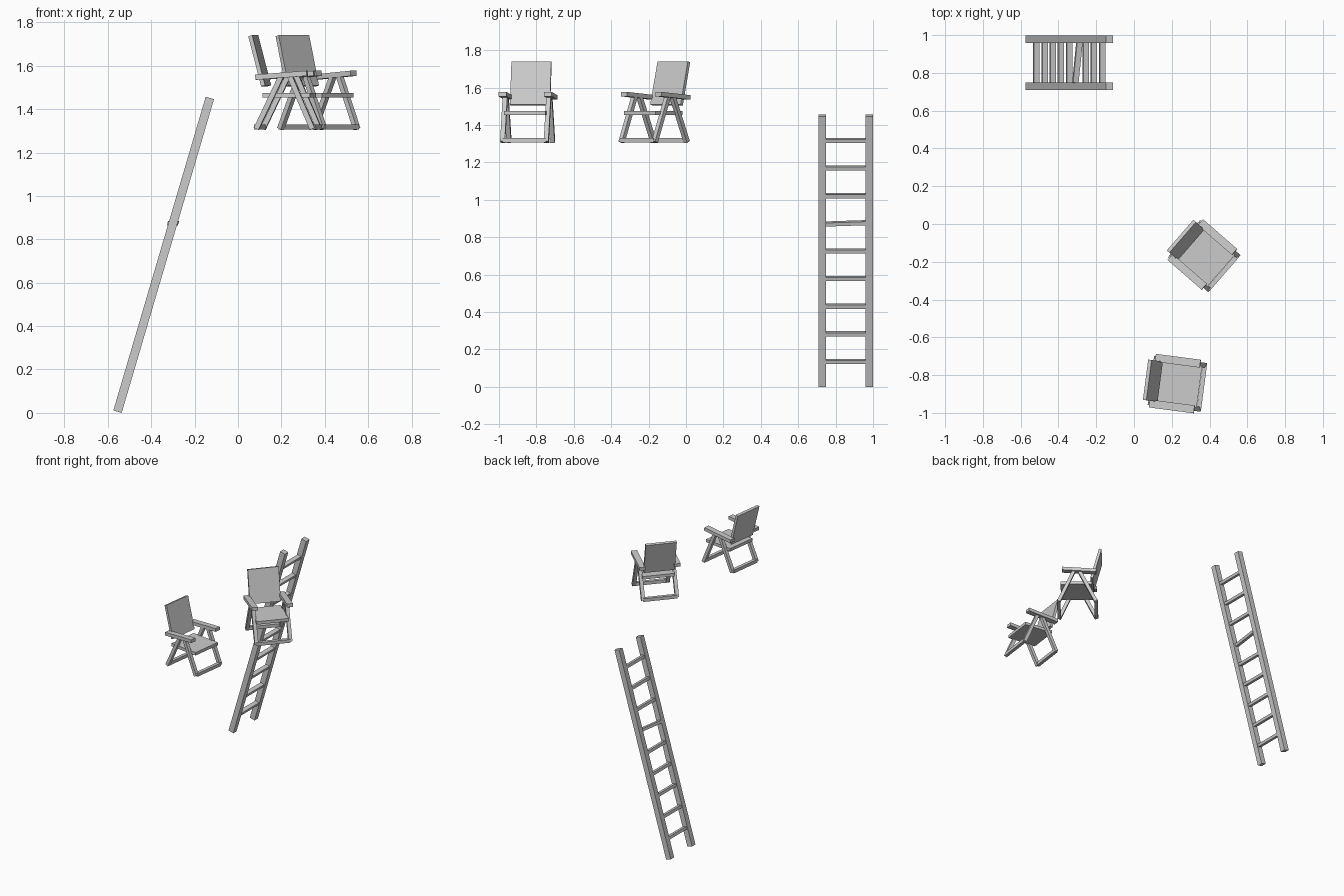
import bpy, bmesh
from math import radians, cos
from mathutils import Matrix, Vector

if "Cube" in bpy.data.objects:
    bpy.data.objects.remove(bpy.data.objects["Cube"])


def box(name, size, matrix):
    """Box of the given size placed by a matrix."""
    bm = bmesh.new()
    bmesh.ops.create_cube(bm, size=1)
    bmesh.ops.scale(bm, vec=size, verts=bm.verts)
    bm.transform(matrix)
    me = bpy.data.meshes.new(name)
    bm.to_mesh(me)
    bm.free()
    ob = bpy.data.objects.new(name, me)
    bpy.context.collection.objects.link(ob)
    return ob


def slat(name, p, q, width, depth, base):
    """Sloping bar from p to q (same y), width along y, depth across."""
    p, q = Vector(p), Vector(q)
    d = (q - p).normalized()
    y = Vector((0, 1, 0))
    rot = Matrix((y.cross(d), y, d)).transposed().to_4x4()
    m = base @ Matrix.Translation((p + q) / 2) @ rot
    return box(name, (depth, width, (q - p).length), m)


# leaning ladder
LEAN = radians(16.4)
ladder = Matrix.Translation((-0.3425, 0.854, 0.7285)) @ Matrix.Rotation(LEAN, 4, 'Y')
for s in (-1, 1):
    box("ladder_rail", (0.04, 0.04, 1.507), ladder @ Matrix.Translation((0, s * 0.125, 0)))
for i in range(9):
    m = ladder @ Matrix.Translation((0, 0, (0.136 + 0.1476 * i - 0.7285) / cos(LEAN)))
    if i == 5:  # crooked rung
        m = m @ Matrix.Rotation(radians(-5), 4, 'Z') @ Matrix.Rotation(radians(3.5), 4, 'X')
    box("ladder_rung", (0.03, 0.22, 0.02), m)


def chair(x, y, yaw):
    """Folding chair facing its local +x."""
    b = Matrix.Translation((x, y, 1.305)) @ Matrix.Rotation(radians(yaw), 4, 'Z')
    for s in (-1, 1):
        v = s * 0.1175
        slat("front_leg", (0.143, v, 0.004), (0.034, v, 0.255), 0.025, 0.024, b)
        slat("rear_leg", (-0.118, v, 0.004), (0.002, v, 0.255), 0.025, 0.024, b)
        slat("armrest", (-0.12, s * 0.122, 0.242), (0.119, s * 0.122, 0.26), 0.042, 0.024, b)
    # floor bars joining the legs
    for name, u in (("front_foot_bar", 0.143), ("rear_foot_bar", -0.118)):
        box(name, (0.024, 0.235, 0.024), b @ Matrix.Translation((u, 0, 0.012)))
    # fabric panels
    box("seat", (0.22, 0.222, 0.022), b @ Matrix.Translation((0.02, 0, 0.159)))
    slat("backrest", (-0.088, 0, 0.202), (-0.148, 0, 0.433), 0.215, 0.019, b)


chair(0.217, -0.845, -7.5)
chair(0.3625, -0.162, -41)
